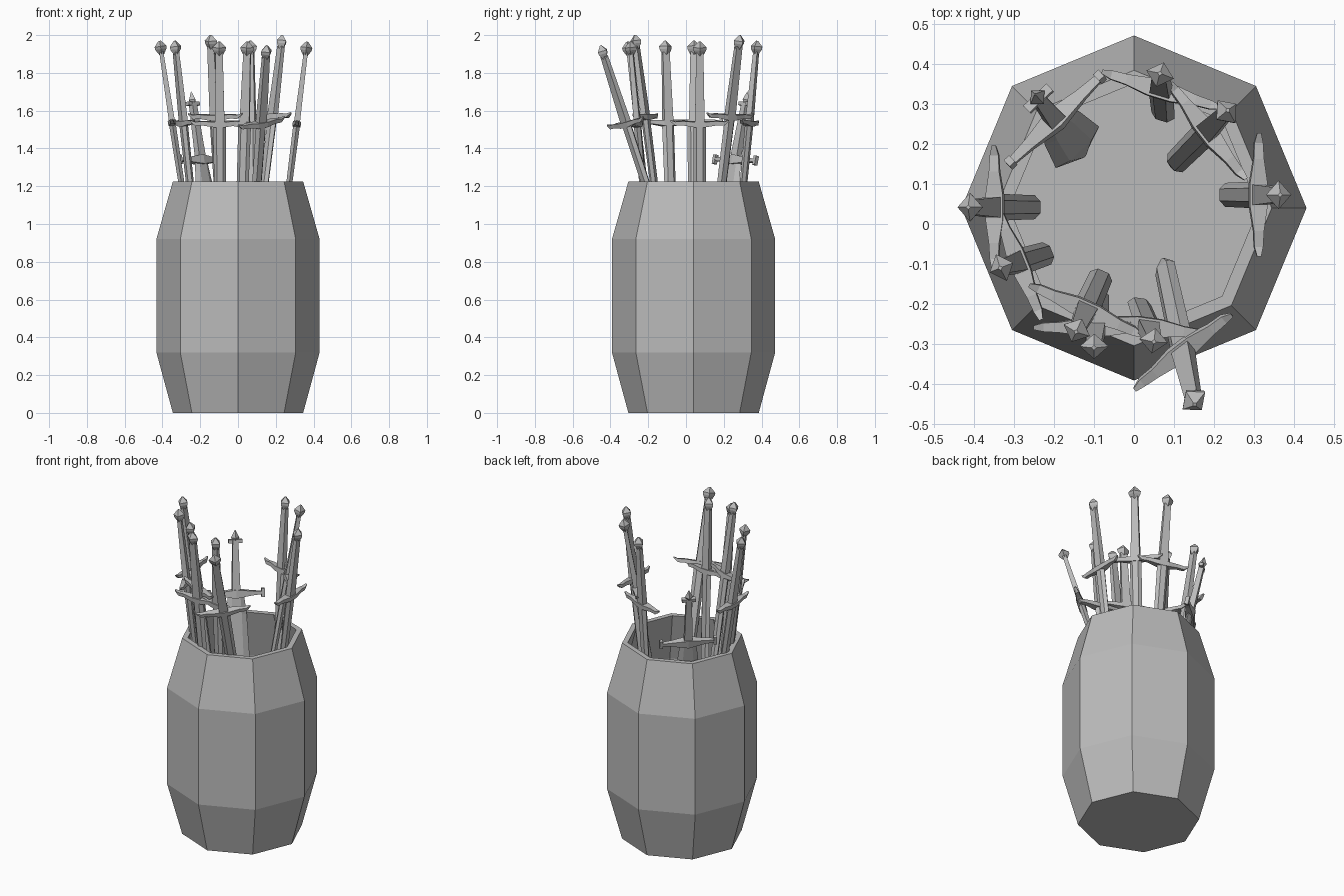
import bpy, bmesh, math
from mathutils import Vector, Matrix

cube = bpy.data.objects.get("Cube")
if cube:
    bpy.data.objects.remove(cube, do_unlink=True)

grey = bpy.data.materials.new("plain_grey")
grey.use_nodes = True
grey.diffuse_color = (0.5, 0.5, 0.5, 1)
grey.node_tree.nodes["Principled BSDF"].inputs["Base Color"].default_value = (0.5, 0.5, 0.5, 1)

# Cross-sections as unit outlines
BOX = [(1, 1), (-1, 1), (-1, -1), (1, -1)]
DIAMOND = [(1, 0), (0, 1), (-1, 0), (0, -1)]
HEX = [(1, 0), (0.5, 1), (-0.5, 1), (-1, 0), (-0.5, -1), (0.5, -1)]
OCTAGON = [(math.cos(i * math.pi / 4), math.sin(i * math.pi / 4)) for i in range(8)]


def loft(bm, outline, sections, place=lambda a, b, h: (a, b, h)):
    """Skin an outline through (height, half width, half depth) sections and cap it."""
    rings = [[bm.verts.new(place(u * w, v * d, h)) for u, v in outline]
             for h, w, d in sections]
    n = len(outline)
    for low, high in zip(rings, rings[1:]):
        for i in range(n):
            j = (i + 1) % n
            bm.faces.new((low[i], low[j], high[j], high[i]))
    bm.faces.new(rings[0][::-1])
    bm.faces.new(rings[-1])


def make_mesh(name, bm):
    bmesh.ops.remove_doubles(bm, verts=bm.verts, dist=0.0005)
    bmesh.ops.recalc_face_normals(bm, faces=bm.faces)
    mesh = bpy.data.meshes.new(name)
    bm.to_mesh(mesh)
    bm.free()
    mesh.materials.append(grey)
    return mesh


def add_object(name, mesh, matrix):
    obj = bpy.data.objects.new(name, mesh)
    obj.matrix_world = matrix
    bpy.context.collection.objects.link(obj)
    return obj


def add_guard(bm, points):
    """Cross guard along x: points are (x, half height, half depth, rise)."""
    rise = {p[0]: p[3] for p in points}
    loft(bm, BOX, [p[:3] for p in points], lambda a, b, h: (h, b, a + rise[h]))


# Barrel: one closed profile runs up the outside and down the hollow inside
bm = bmesh.new()
profile = [(0, 0.345), (0.32, 0.432), (0.92, 0.432), (1.225, 0.345),
           (1.225, 0.312), (0.92, 0.395), (0.32, 0.395), (0.05, 0.32)]
loft(bm, OCTAGON, [(z, r, r) for z, r in profile])
add_object("barrel", make_mesh("barrel", bm), Matrix.Translation((0, 0.04, 0)))

# Long sword: origin at the pommel tip, blade pointing down
GUARD = -0.44
bm = bmesh.new()
loft(bm, DIAMOND, [(0, 0.006, 0.006), (-0.03, 0.036, 0.032),
                   (-0.045, 0.034, 0.03), (-0.075, 0.018, 0.012)])
loft(bm, BOX, [(-0.06, 0.019, 0.011), (GUARD, 0.026, 0.016)])
loft(bm, HEX, [(GUARD, 0.034, 0.018), (-1.1, 0.03, 0.014), (-1.17, 0.006, 0.004)])
half = [(0.03, 0.014, 0.022, 0), (0.09, 0.011, 0.013, 0.006),
        (0.13, 0.01, 0.011, 0.004), (0.155, 0.004, 0.005, 0.018)]
points = [(-x, h, d, r + GUARD) for x, h, d, r in reversed(half)]
points += [(x, h, d, r + GUARD) for x, h, d, r in half]
add_guard(bm, points)
long_sword = make_mesh("long_sword", bm)

# Broad sword: spike and small bar on top, wide blade, posts on the guard ends
GRIP_END = -0.37
bm = bmesh.new()
loft(bm, DIAMOND, [(0, 0.002, 0.002), (-0.045, 0.024, 0.024), (-0.06, 0.015, 0.015)])
add_guard(bm, [(-0.04, 0.01, 0.012, -0.065), (0.04, 0.01, 0.012, -0.065)])
loft(bm, BOX, [(-0.06, 0.016, 0.014), (GRIP_END, 0.024, 0.018)])
points = [(-0.15, 0.008, 0.01), (-0.09, 0.013, 0.014), (0, 0.025, 0.026),
          (0.09, 0.013, 0.014), (0.15, 0.008, 0.01)]
add_guard(bm, [(x, h, d, GRIP_END) for x, h, d in points])
for side in (-1, 1):
    loft(bm, BOX, [(GRIP_END - 0.025, 0.009, 0.011), (GRIP_END + 0.025, 0.009, 0.011)],
         lambda a, b, h: (a + side * 0.155, b, h))
loft(bm, HEX, [(GRIP_END, 0.045, 0.014), (GRIP_END - 0.12, 0.06, 0.014),
               (GRIP_END - 0.4, 0.075, 0.012), (GRIP_END - 0.52, 0.006, 0.004)])
broad_sword = make_mesh("broad_sword", bm)


def place_sword(name, mesh, top, rim, angle):
    """Lean a sword from its pommel point to the rim point, guard at a plan angle."""
    top = Vector(top)
    axis_z = (top - Vector(rim)).normalized()
    side = Vector((math.cos(math.radians(angle)), math.sin(math.radians(angle)), 0))
    axis_x = (side - axis_z * side.dot(axis_z)).normalized()
    axis_y = axis_z.cross(axis_x)
    rotation = Matrix((axis_x, axis_y, axis_z)).transposed().to_4x4()
    add_object(name, mesh, Matrix.Translation(top) @ rotation)


# Swords leaning on the rim: pommel point, plan position at the rim, guard angle
RIM = 1.22
leaning = [
    ((-0.415, 0.042, 1.97), (-0.3, 0.042), 90),
    ((-0.335, -0.11, 1.97), (-0.255, -0.085), -68),
    ((-0.145, -0.27, 2.0), (-0.1, -0.17), -24),
    ((-0.1, -0.31, 1.965), (-0.095, -0.22), 0),
    ((0.05, -0.295, 1.965), (0.025, -0.23), -8),
    ((0.152, -0.452, 1.945), (0.1, -0.215), 40),
    ((0.366, 0.073, 1.965), (0.272, 0.073), 90),
    ((0.235, 0.285, 2.0), (0.14, 0.19), -52),
    ((0.065, 0.377, 1.97), (0.07, 0.305), -17),
]
for number, (top, rim, angle) in enumerate(leaning, 1):
    place_sword(f"long_sword_{number}", long_sword, top, (*rim, RIM), angle)
place_sword("broad_sword", broad_sword, (-0.248, 0.325, 1.7), (-0.18, 0.24, RIM), 44)
